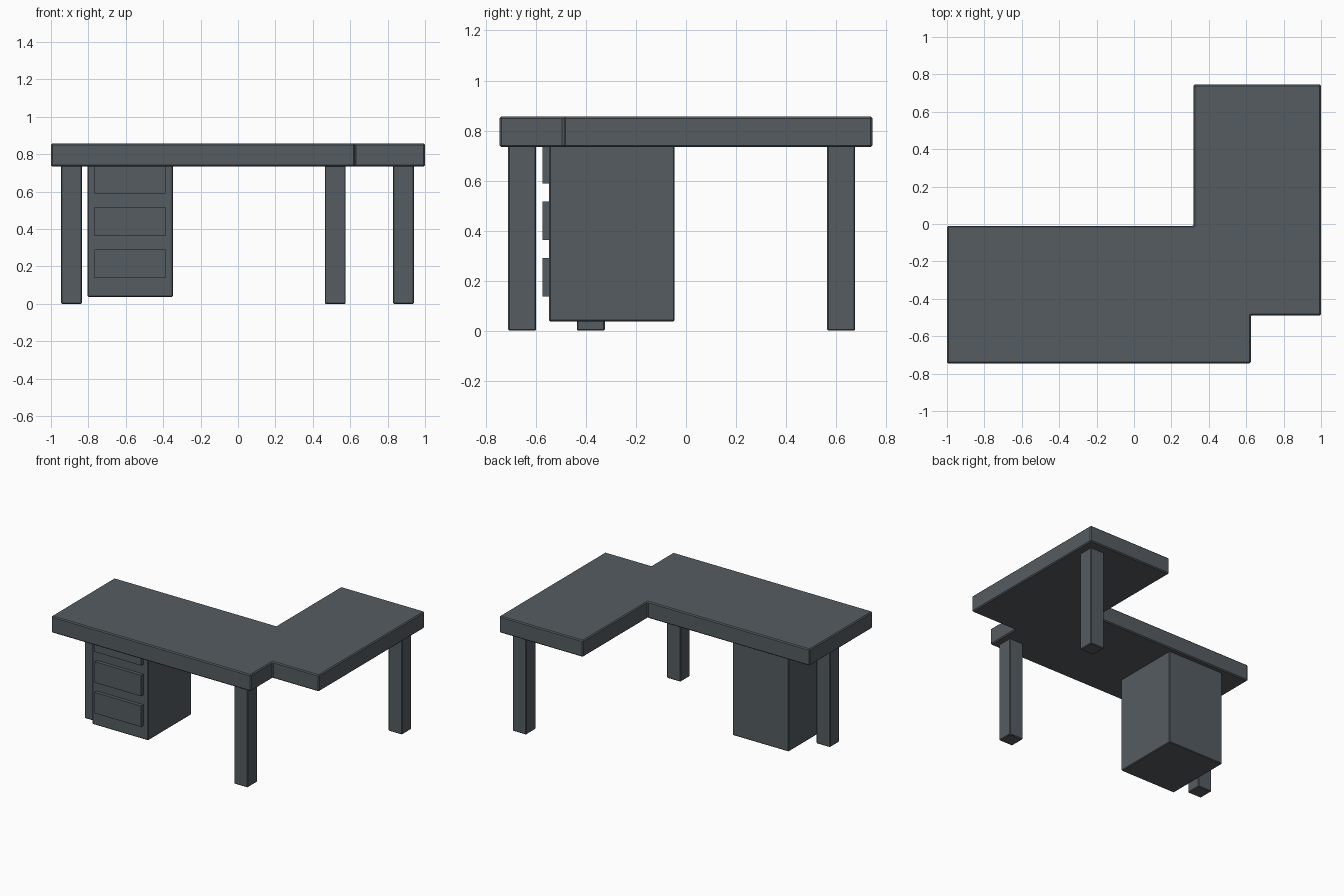
import bpy, bmesh

if "Cube" in bpy.data.objects:
    bpy.data.objects.remove(bpy.data.objects["Cube"])

slate = bpy.data.materials.new("dark slate")
slate.diffuse_color = (0.089, 0.107, 0.120, 1)
slate.use_nodes = True
slate.node_tree.nodes["Principled BSDF"].inputs["Base Color"].default_value = slate.diffuse_color


def prism(name, outline, z0, z1, bevel=0.0):
    """Extrude a flat outline from z0 to z1, with optionally chamfered edges."""
    bm = bmesh.new()
    base = bm.faces.new([bm.verts.new((x, y, z0)) for x, y in outline])
    ext = bmesh.ops.extrude_face_region(bm, geom=[base], use_keep_orig=True)
    top = [v for v in ext["geom"] if isinstance(v, bmesh.types.BMVert)]
    bmesh.ops.translate(bm, verts=top, vec=(0, 0, z1 - z0))
    bmesh.ops.recalc_face_normals(bm, faces=bm.faces)
    if bevel:
        bmesh.ops.bevel(bm, geom=bm.edges[:], offset=bevel, segments=1,
                        affect='EDGES', profile=0.5)
    mesh = bpy.data.meshes.new(name)
    bm.to_mesh(mesh)
    bm.free()
    mesh.materials.append(slate)
    obj = bpy.data.objects.new(name, mesh)
    bpy.context.collection.objects.link(obj)
    return obj


def box(name, x0, x1, y0, y1, z0, z1, bevel=0.0):
    return prism(name, [(x0, y0), (x1, y0), (x1, y1), (x0, y1)], z0, z1, bevel)


TOP, UNDER = 0.856, 0.734

# L-shaped desktop with a step at the front right
prism("desktop", [(-1, -0.745), (0.625, -0.745), (0.625, -0.488), (1, -0.488),
                  (1, 0.745), (0.318, 0.745), (0.318, -0.01), (-1, -0.01)],
      UNDER, TOP, 0.007)

# Three square legs
LEG = 0.056
for name, x, y in (("left_leg", -0.89, -0.38), ("front_leg", 0.52, -0.655),
                   ("back_leg", 0.885, 0.62)):
    box(name, x - LEG, x + LEG, y - LEG, y + LEG, 0, UNDER + 0.01, 0.005)

# Drawer cabinet hung below the desktop
box("cabinet", -0.805, -0.348, -0.547, -0.045, 0.037, UNDER + 0.01, 0.005)

# Three drawer fronts, the upper one running up to the desktop
for i in range(3):
    z = 0.137 + i * 0.226
    box(f"drawer_front_{i + 1}", -0.766, -0.388, -0.573, -0.54, z, z + 0.154)
